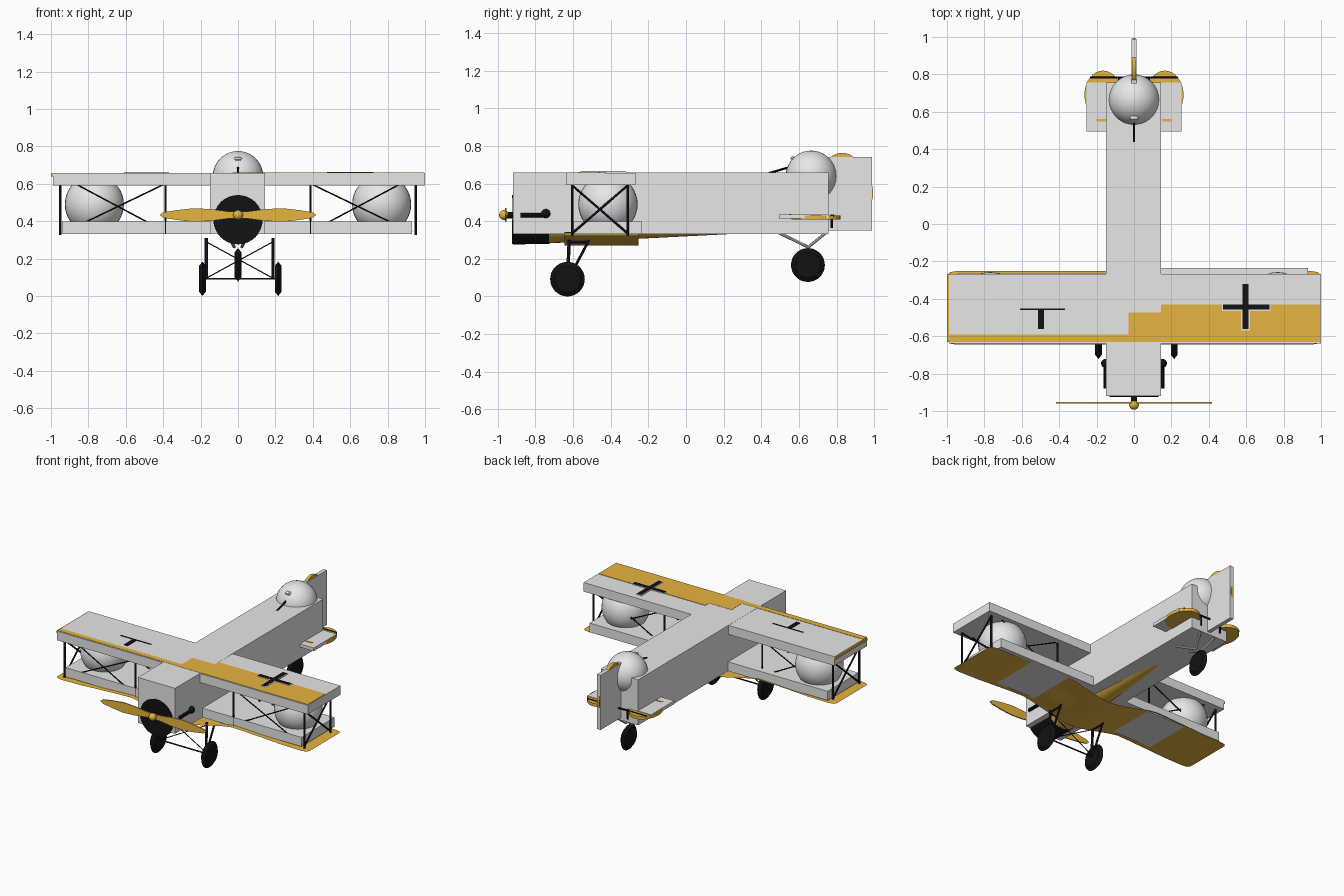
import bpy, bmesh, math
from mathutils import Vector

if "Cube" in bpy.data.objects:
    bpy.data.objects.remove(bpy.data.objects["Cube"])


def mat(name, c):
    m = bpy.data.materials.new(name)
    m.diffuse_color = (*c, 1)
    m.use_nodes = True
    m.node_tree.nodes["Principled BSDF"].inputs["Base Color"].default_value = m.diffuse_color
    return m


GREY = mat("light_grey", (0.8, 0.8, 0.8))
GOLD = mat("gold", (0.8, 0.46, 0.05))
BLACK = mat("black", (0.006, 0.006, 0.006))
DARK = mat("dark_purple", (0.02, 0.008, 0.03))


def finish(ob, name, m, smooth=False):
    ob.name = name
    ob.data.materials.append(m)
    if smooth:
        bpy.ops.object.select_all(action='DESELECT')
        ob.select_set(True)
        bpy.context.view_layer.objects.active = ob
        bpy.ops.object.shade_smooth_by_angle(angle=math.radians(35))
    return ob


def box(name, x, y, z, m=GREY):
    bpy.ops.mesh.primitive_cube_add(size=1)
    ob = bpy.context.object
    for v in ob.data.vertices:
        v.co = [r[0] + (c + 0.5) * (r[1] - r[0]) for c, r in zip(v.co, (x, y, z))]
    return finish(ob, name, m)


def ball(name, loc, r, m=GREY, scale=(1, 1, 1)):
    bpy.ops.mesh.primitive_uv_sphere_add(segments=32, ring_count=20, radius=r, location=loc)
    bpy.context.object.scale = scale
    return finish(bpy.context.object, name, m, True)


def rod(name, a, b, r, m=DARK, r2=None, n=8):
    a, b = Vector(a), Vector(b)
    bpy.ops.mesh.primitive_cone_add(vertices=n, radius1=r, radius2=r if r2 is None else r2,
                                    depth=(b - a).length, location=(a + b) / 2)
    ob = bpy.context.object
    ob.rotation_euler = (b - a).to_track_quat('Z', 'Y').to_euler()
    return finish(ob, name, m, True)


def plate(name, pts, off, thick, axis, m):
    """Flat outline extruded along an axis, centred on off."""
    bm = bmesh.new()
    put = {'x': lambda u, v, t: (t, u, v), 'y': lambda u, v, t: (u, t, v),
           'z': lambda u, v, t: (u, v, t)}[axis]
    rings = [[bm.verts.new(put(u, v, off + s * thick / 2)) for u, v in pts] for s in (-1, 1)]
    bm.faces.new(rings[0])
    bm.faces.new(rings[1][::-1])
    n = len(pts)
    for i in range(n):
        j = (i + 1) % n
        bm.faces.new((rings[0][i], rings[1][i], rings[1][j], rings[0][j]))
    bmesh.ops.recalc_face_normals(bm, faces=bm.faces)
    me = bpy.data.meshes.new(name)
    bm.to_mesh(me)
    bm.free()
    ob = bpy.data.objects.new(name, me)
    bpy.context.collection.objects.link(ob)
    return finish(ob, name, m)


def ellipse(cx, cy, rx, ry, n=32):
    return [(cx + rx * math.cos(2 * math.pi * i / n), cy + ry * math.sin(2 * math.pi * i / n))
            for i in range(n)]


def wheel(name, x, y, z, r, w):
    # lathe-like tyre: wide middle, tapering to the rim
    for s in (-1, 1):
        rod(name + "_side", (x, y, z), (x + s * w / 2, y, z), r, BLACK, r * 0.75, 32)


# Fuselage, cowl and belly
box("fuselage", (-0.15, 0.145), (-0.92, 0.757), (0.332, 0.658))
rod("cowl", (0, -0.921, 0.408), (0, -0.73, 0.412), 0.132, BLACK, n=32)
rod("belly", (0, -0.73, 0.41), (0, 0.5, 0.39), 0.128, GOLD, 0.045, 32)
plate("cowl_face", [(0.132 * math.cos(a), 0.41 + 0.132 * math.sin(a))
                    for a in [math.pi + math.pi * i / 24 for i in range(25)]],
      -0.921, 0.006, 'y', BLACK)

# Upper wing with gold painted panels
box("upper_wing", (-0.99, 1.0), (-0.638, -0.268), (0.592, 0.657))
for i, (x, y) in enumerate([((-0.99, -0.02), (-0.63, -0.592)), ((-0.03, 0.15), (-0.632, -0.472)),
                            ((0.145, 0.995), (-0.632, -0.43))]):
    box("upper_wing_panel", x, y, (0.655, 0.659 + i * 0.0003), GOLD)
box("upper_wing_tip_edge", (-1.0, -0.985), (-0.63, -0.27), (0.64, 0.654), GOLD)

# Wing markings
box("cross_border", (0.47, 0.73), (-0.464, -0.425), (0.656, 0.661))
box("cross_border", (0.573, 0.619), (-0.57, -0.315), (0.656, 0.661))
box("cross_bar", (0.475, 0.725), (-0.457, -0.43), (0.656, 0.663), BLACK)
box("cross_bar", (0.58, 0.612), (-0.562, -0.32), (0.656, 0.663), BLACK)
box("left_mark_bar", (-0.61, -0.37), (-0.459, -0.453), (0.656, 0.661), BLACK)
box("left_mark_stem", (-0.512, -0.482), (-0.562, -0.453), (0.656, 0.661), BLACK)

# Lower wing boxes and the thin curved gold lower wing
box("lower_wing_right", (0.14, 0.93), (-0.61, -0.235), (0.332, 0.398))
box("lower_wing_left", (-0.94, -0.145), (-0.61, -0.262), (0.332, 0.398))
prof = [(0, 0.270), (0.07, 0.276), (0.15, 0.29), (0.25, 0.313), (0.33, 0.331), (0.4, 0.342),
        (0.5, 0.339), (0.65, 0.332), (0.8, 0.324), (0.95, 0.322), (0.985, 0.322), (1.0, 0.322)]
prof = [(-x, z) for x, z in prof[:0:-1]] + prof
bm = bmesh.new()
rows = []
for x, z in prof:
    inset = 0.025 if abs(x) > 0.99 else 0.006 if abs(x) > 0.97 else 0
    rows.append([bm.verts.new((x, y, z)) for y in (-0.645 + inset, -0.45, -0.252 - inset)])
for a, b in zip(rows, rows[1:]):
    for k in range(2):
        bm.faces.new((a[k], b[k], b[k + 1], a[k + 1]))
bmesh.ops.solidify(bm, geom=bm.faces[:], thickness=0.009)
bmesh.ops.recalc_face_normals(bm, faces=bm.faces)
me = bpy.data.meshes.new("lower_wing_skin")
bm.to_mesh(me)
bm.free()
skin = bpy.data.objects.new("lower_wing_skin", me)
bpy.context.collection.objects.link(skin)
finish(skin, "lower_wing_skin", GOLD, True)

# Struts, bracing wires and round bodies between the wings
for s in (-1, 1):
    ball("wing_ball", (s * 0.768, -0.415, 0.49), 0.158)
    for y in (-0.605, -0.31):
        rod("outer_strut", (s * 0.95, y, 0.325), (s * 0.95, y, 0.6), 0.007)
        rod("inner_strut", (s * 0.388, y, 0.335), (s * 0.388, y, 0.6), 0.006)
        rod("wire", (s * 0.87, y, 0.6), (s * 0.39, y, 0.345), 0.004, BLACK)
        rod("wire", (s * 0.40, y, 0.595), (s * 0.93, y, 0.34), 0.004, BLACK)
    for a, b in ((-0.605, -0.31), (-0.31, -0.605)):
        rod("side_wire", (s * 0.95, a, 0.335), (s * 0.95, b, 0.59), 0.006)

# Propeller, shaft and side exhausts
blade = [(0.0, 0.018), (0.06, 0.02), (0.15, 0.032), (0.24, 0.036), (0.33, 0.026), (0.40, 0.014),
         (0.418, 0.0), (0.40, -0.014), (0.33, -0.026), (0.24, -0.036), (0.15, -0.032), (0.06, -0.02),
         (0.0, -0.018)]
for s in (-1, 1):
    plate("propeller_blade", [(s * x, 0.433 + z) for x, z in blade], -0.957, 0.008, 'y', GOLD)
    rod("exhaust", (s * 0.15, -0.88, 0.432), (s * 0.15, -0.74, 0.432), 0.012, BLACK)
    ball("exhaust_end", (s * 0.152, -0.745, 0.44), 0.024, BLACK)
rod("propeller_shaft", (0, -0.955, 0.432), (0, -0.91, 0.432), 0.017, BLACK, n=16)
ball("spinner", (0, -0.967, 0.433), 0.026, GOLD)

# Landing gear
wheel("left_wheel", -0.19, -0.63, 0.092, 0.092, 0.036)
wheel("right_wheel", 0.215, -0.63, 0.092, 0.092, 0.036)
for x in (-0.17, 0.187):
    rod("gear_front_leg", (x, -0.63, 0.092), (x, -0.62, 0.31), 0.009)
    rod("gear_rear_leg", (x, -0.625, 0.092), (x, -0.515, 0.3), 0.007)
    rod("gear_top_bar", (x, -0.63, 0.288), (x, -0.515, 0.288), 0.006)
rod("axle", (-0.19, -0.63, 0.092), (0.215, -0.63, 0.092), 0.005)
rod("gear_wire", (-0.17, -0.625, 0.095), (0.187, -0.62, 0.29), 0.003, BLACK)
rod("gear_wire", (0.187, -0.625, 0.095), (-0.17, -0.62, 0.29), 0.003, BLACK)

# Tail wheel and its struts
wheel("tail_wheel", 0, 0.648, 0.167, 0.09, 0.036)
for s in (-1, 1):
    rod("tail_strut_front", (s * 0.06, 0.48, 0.345), (s * 0.02, 0.65, 0.262), 0.008, GREY)
    rod("tail_strut_rear", (s * 0.06, 0.745, 0.34), (s * 0.02, 0.65, 0.262), 0.008, GREY)

# Tail: fin, rudder, stabilisers, dome and control rods
ball("tail_dome", (0, 0.665, 0.64), 0.135)
box("fin", (-0.014, 0.014), (0.56, 0.988), (0.35, 0.742))
plate("rudder_top", ellipse(0.83, 0.68, 0.09, 0.083), 0, 0.022, 'x', GOLD)
plate("rudder_back", ellipse(0.92, 0.55, 0.075, 0.1), 0, 0.016, 'x', GOLD)
box("stabiliser_left", (-0.254, -0.145), (0.495, 0.757), (0.413, 0.436))
box("stabiliser_right", (0.14, 0.254), (0.495, 0.757), (0.413, 0.436))
for s in (-1, 1):
    plate("elevator", ellipse(s * 0.165, 0.69, 0.1, 0.13), 0.42, 0.022, 'z', GOLD)
    rod("control_horn", (s * 0.08, 0.775, 0.365), (s * 0.08, 0.775, 0.435), 0.006, BLACK)
    box("stabiliser_patch", sorted((s * 0.15, s * 0.2)), (0.548, 0.562), (0.43, 0.439), GOLD)
rod("elevator_bar", (-0.235, 0.783, 0.43), (0.235, 0.783, 0.43), 0.006, BLACK)
rod("tail_rod", (0, 0.44, 0.655), (0, 0.56, 0.69), 0.006, BLACK)
ball("dome_button", (0, 0.568, 0.735), 0.022, GREY, (1, 0.6, 0.4))
